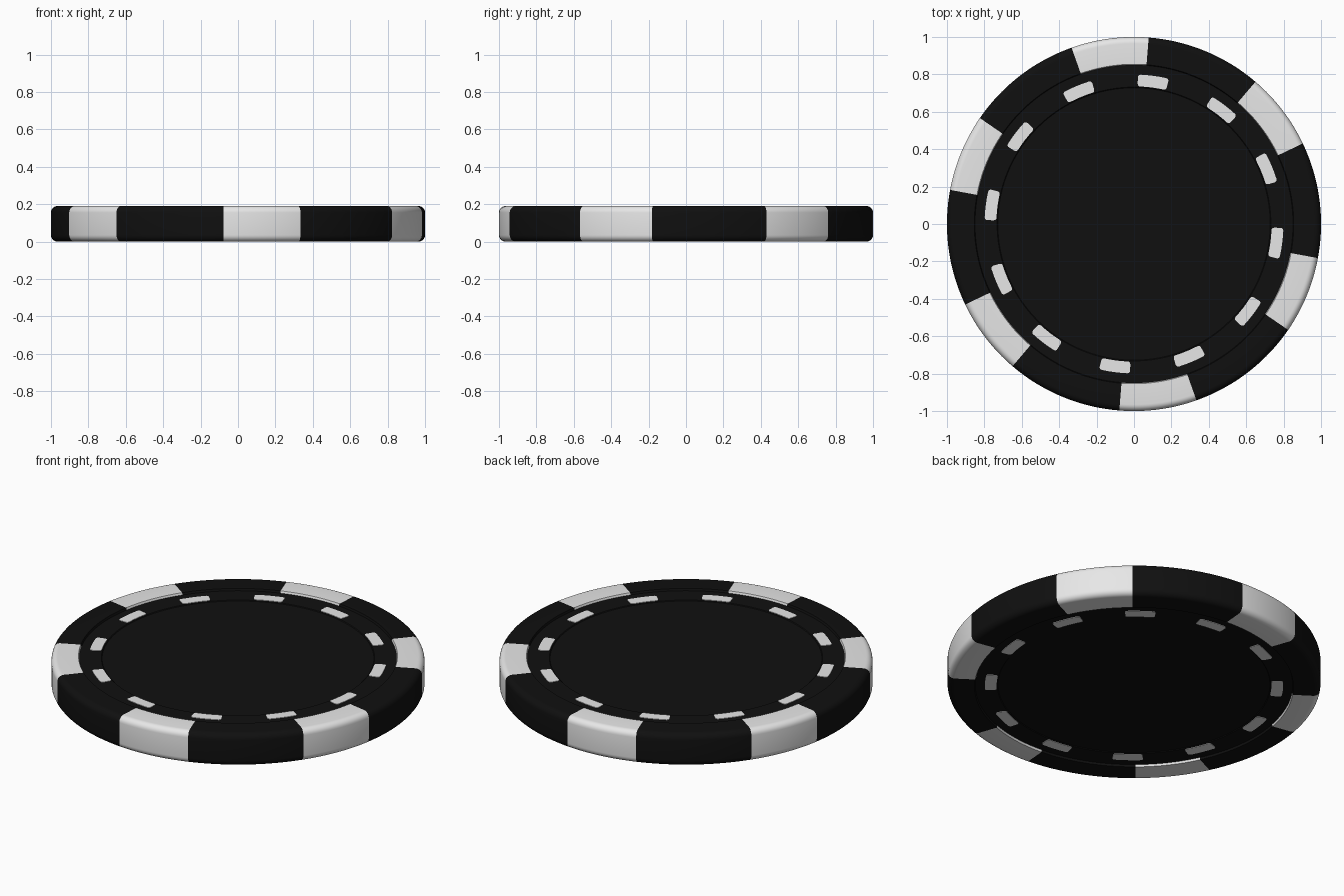
import bpy, bmesh, math

if "Cube" in bpy.data.objects:
    bpy.data.objects.remove(bpy.data.objects["Cube"])

N = 240            # segments, 1.5 degrees each
H = 0.19           # chip thickness
FLOOR = 0.178      # height of the recessed dash ring


def material(name, v):
    m = bpy.data.materials.new(name)
    m.diffuse_color = (v, v, v, 1)
    m.use_nodes = True
    m.node_tree.nodes["Principled BSDF"].inputs["Base Color"].default_value = m.diffuse_color
    return m


black = material("black clay", 0.005)
white = material("white clay", 0.8)


def finish(bm, name, mats):
    bmesh.ops.recalc_face_normals(bm, faces=bm.faces[:])
    me = bpy.data.meshes.new(name)
    bm.to_mesh(me)
    bm.free()
    ob = bpy.data.objects.new(name, me)
    bpy.context.collection.objects.link(ob)
    for m in mats:
        me.materials.append(m)
    bpy.ops.object.select_all(action='DESELECT')
    ob.select_set(True)
    bpy.context.view_layer.objects.active = ob
    bpy.ops.object.shade_smooth_by_angle(angle=math.radians(30))
    return ob


# Lathe profile: inner disc, dash ring, raised rim with rounded edge
R = 0.035
upper = [(0.728, 0.174), (0.732, FLOOR), (0.85, FLOOR), (0.854, H)]
for i in range(7):
    a = math.radians(90 - 15 * i)
    upper.append((1 - R + R * math.cos(a), H - R + R * math.sin(a)))
profile = upper + [(r, H - z) for r, z in reversed(upper)]

# Chip body, edge spots coloured by direction
bm = bmesh.new()
rings = [[bm.verts.new((r * math.cos(2 * math.pi * i / N),
                        r * math.sin(2 * math.pi * i / N), z)) for i in range(N)]
         for r, z in profile]
for k in range(len(rings) - 1):
    for i in range(N):
        j = (i + 1) % N
        f = bm.faces.new((rings[k][i], rings[k][j], rings[k + 1][j], rings[k + 1][i]))
        deg = (i + 0.5) * 360 / N
        off = (deg - 37.5 + 30) % 60 - 30
        outer = min(profile[k][0], profile[k + 1][0]) > 0.845 and profile[k] != profile[k + 1]
        on_floor = max(profile[k][0], profile[k + 1][0]) < 0.852
        f.material_index = 1 if abs(off) < 12 and outer and not on_floor else 0
bm.faces.new(rings[0])
bm.faces.new(rings[-1])
finish(bm, "chip_body", [black, white])


# Dashes: thin plates with rounded corners, on both faces
def dash_outline(mid_deg, r0=0.736, r1=0.799, half=6.0, c=0.014):
    mid = (r0 + r1) / 2
    hw, hr = math.radians(half) * mid, (r1 - r0) / 2
    pts = []
    for q, (sx, sy) in enumerate([(1, 1), (-1, 1), (-1, -1), (1, -1)]):
        for s in range(5):
            a = math.radians(90 * q + 22.5 * s)
            pts.append((sx * (hw - c) + c * math.cos(a), sy * (hr - c) + c * math.sin(a)))
        if q in (0, 2):      # extra points along the curved sides
            for t in (0.25, 0.5, 0.75):
                pts.append((sx * (hw - c) * (1 - 2 * t), sy * hr))
    return [((mid + y) * math.cos(math.radians(mid_deg) + x / mid),
             (mid + y) * math.sin(math.radians(mid_deg) + x / mid)) for x, y in pts]


for side, z0, z1 in (("top", FLOOR - 0.002, FLOOR + 0.003),
                     ("bottom", H - FLOOR - 0.003, H - FLOOR + 0.002)):
    bm = bmesh.new()
    for n in range(12):
        pts = dash_outline(22.5 + 30 * n)
        lo = [bm.verts.new((x, y, z0)) for x, y in pts]
        hi = [bm.verts.new((x, y, z1)) for x, y in pts]
        bm.faces.new(lo[::-1])
        bm.faces.new(hi)
        for i in range(len(pts)):
            j = (i + 1) % len(pts)
            bm.faces.new((lo[i], lo[j], hi[j], hi[i]))
    finish(bm, side + "_dashes", [white])
